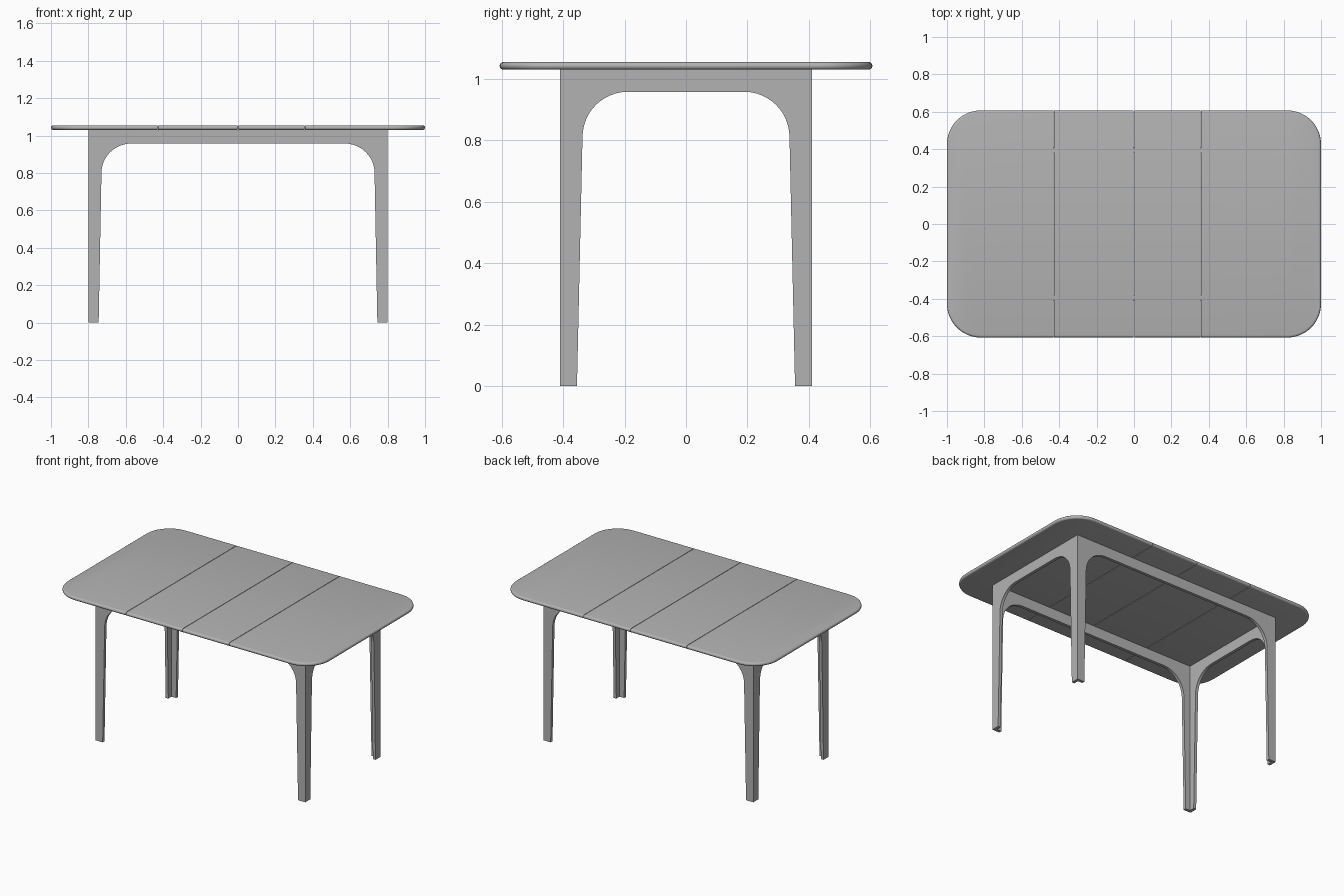
import bpy, bmesh, math
from mathutils import Vector

if "Cube" in bpy.data.objects:
    bpy.data.objects.remove(bpy.data.objects["Cube"])

grey = bpy.data.materials.new("warm_grey")
grey.diffuse_color = (0.45, 0.45, 0.45, 1)
grey.use_nodes = True
grey.node_tree.nodes["Principled BSDF"].inputs["Base Color"].default_value = grey.diffuse_color

HX, HY = 1.0, 0.607          # half size of the top
Z0, Z1 = 1.03, 1.055         # underside and upper face of the top
FX, FY, T = 0.80, 0.41, 0.02 # half size and board thickness of the frame
GAP = 0.003


def finish(bm, name, smooth=False):
    bmesh.ops.recalc_face_normals(bm, faces=bm.faces[:])
    me = bpy.data.meshes.new(name)
    bm.to_mesh(me)
    bm.free()
    me.materials.append(grey)
    ob = bpy.data.objects.new(name, me)
    bpy.context.collection.objects.link(ob)
    if smooth:
        bpy.ops.object.select_all(action='DESELECT')
        ob.select_set(True)
        bpy.context.view_layer.objects.active = ob
        bpy.ops.object.shade_smooth_by_angle(angle=math.radians(35))
    return ob


def box(name, centre, size):
    bm = bmesh.new()
    bmesh.ops.create_cube(bm, size=1)
    for v in bm.verts:
        v.co = Vector([c + s * k for c, s, k in zip(centre, size, v.co)])
    return finish(bm, name)


# Table top: rounded rectangle with a half-round edge, sliced into leaves
def ring(bm, inset, z, radius=0.18, steps=12):
    pts = []
    for q, (sx, sy) in enumerate([(1, 1), (-1, 1), (-1, -1), (1, -1)]):
        for i in range(steps + 1):
            a = (q + i / steps) * math.pi / 2
            r = radius - inset
            pts.append(bm.verts.new((sx * (HX - radius) + r * math.cos(a),
                                     sy * (HY - radius) + r * math.sin(a), z)))
    return pts


def leaf(name, x0, x1):
    bm = bmesh.new()
    r = (Z1 - Z0) / 2
    rings = []
    for i in range(9):
        a = math.pi * (i / 8 - 0.5)
        rings.append(ring(bm, r * (1 - math.cos(a)), (Z0 + Z1) / 2 + r * math.sin(a)))
    n = len(rings[0])
    for lo, hi in zip(rings, rings[1:]):
        for i in range(n):
            j = (i + 1) % n
            bm.faces.new((lo[i], lo[j], hi[j], hi[i]))
    bm.faces.new(rings[0][::-1])
    bm.faces.new(rings[-1])
    for x, side in ((x0, -1), (x1, 1)):
        if abs(x) < HX:
            cut = bmesh.ops.bisect_plane(
                bm, geom=bm.verts[:] + bm.edges[:] + bm.faces[:],
                plane_co=(x, 0, 0), plane_no=(side, 0, 0), clear_outer=True)
            edges = [e for e in cut["geom_cut"] if isinstance(e, bmesh.types.BMEdge)]
            bmesh.ops.holes_fill(bm, edges=edges, sides=0)
    return finish(bm, name, smooth=True)


seams = [-0.43, 0.0, 0.357]
bounds = [-HX] + seams + [HX]
for i, name in enumerate(["left_end_leaf", "left_middle_leaf",
                          "right_middle_leaf", "right_end_leaf"]):
    leaf(name, bounds[i] + GAP / 2 * (i > 0), bounds[i + 1] - GAP / 2 * (i < 3))

# Small alignment pegs bridging the seams
for i, x in enumerate(seams):
    for y in (-0.395, 0.395):
        box(f"leaf_peg_{i}", (x, y, (Z0 + Z1) / 2), (GAP * 2, 0.025, 0.01))


# Frame boards: arched outline with tapered legs, extruded to thickness
def arch_board(name, half, foot, knee, knee_z, arch_x, place):
    rail_z = 0.958
    side = [(half, Z0), (half, 0), (foot, 0)]
    for i in range(13):
        a = i / 12 * math.pi / 2
        side.append((arch_x + (knee - arch_x) * math.cos(a),
                     knee_z + (rail_z - knee_z) * math.sin(a)))
    outline = side + [(-u, z) for u, z in reversed(side)]
    bm = bmesh.new()
    face = bm.faces.new([bm.verts.new(place(u, 0, z)) for u, z in outline])
    out = bmesh.ops.extrude_face_region(bm, geom=[face])
    shift = Vector(place(0, T, 0)) - Vector(place(0, 0, 0))
    bmesh.ops.translate(bm, vec=shift,
                        verts=[v for v in out["geom"] if isinstance(v, bmesh.types.BMVert)])
    return finish(bm, name, smooth=True)


for s, long_name, end_name in ((-1, "front_frame", "left_frame"),
                               (1, "back_frame", "right_frame")):
    arch_board(long_name, FX, 0.745, 0.73, 0.80, 0.57,
               lambda u, d, z: (u, s * (FY - d), z))
    arch_board(end_name, FY - T, 0.355, 0.337, 0.81, 0.19,
               lambda u, d, z: (s * (FX - d), u, z))
